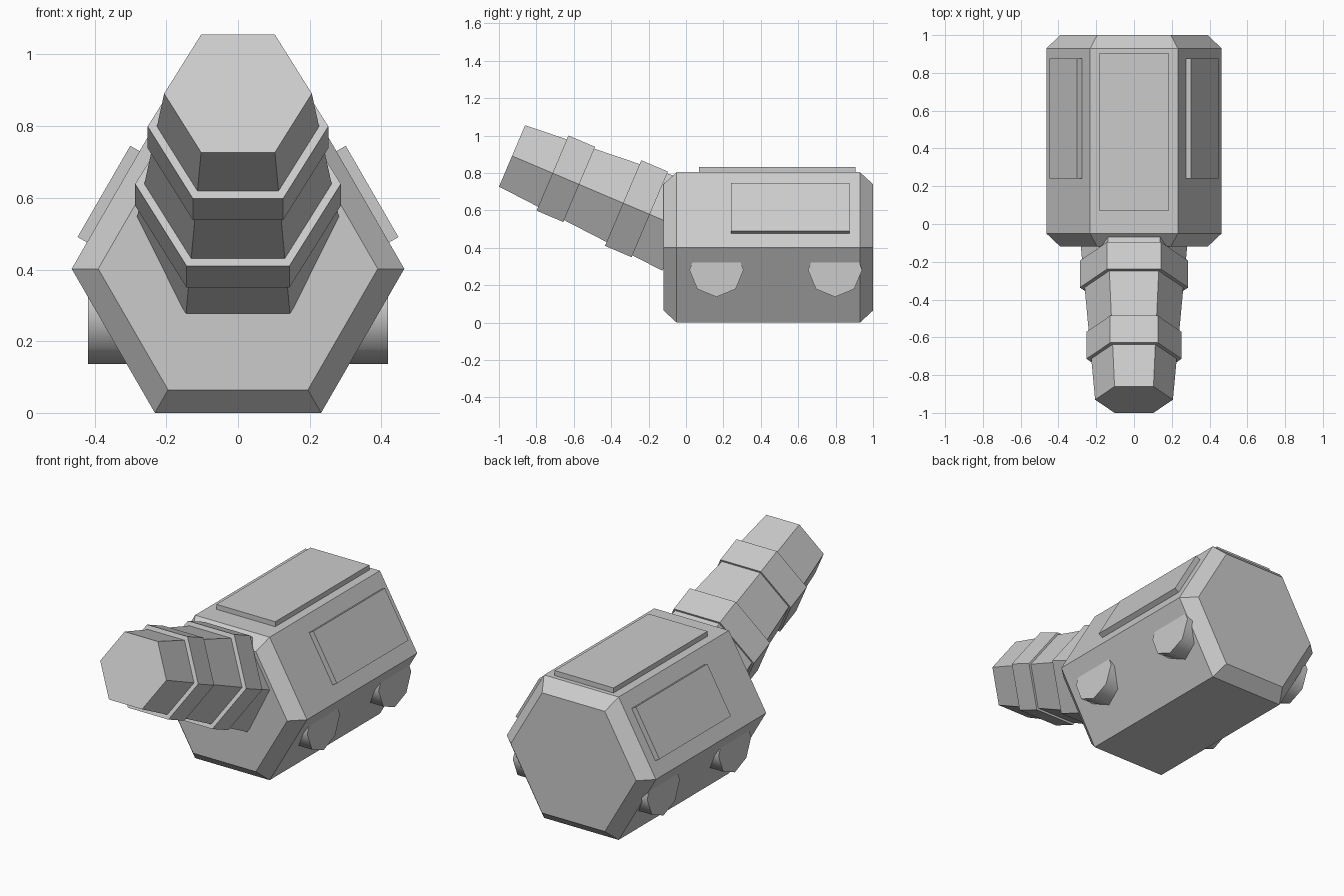
import bpy, bmesh, math
from mathutils import Matrix, Vector

if "Cube" in bpy.data.objects:
    bpy.data.objects.remove(bpy.data.objects["Cube"])

grey = bpy.data.materials.new("plain grey")
grey.diffuse_color = (0.6, 0.6, 0.6, 1)
grey.use_nodes = True
grey.node_tree.nodes["Principled BSDF"].inputs["Base Color"].default_value = grey.diffuse_color


def finish(name, bm, matrix=Matrix()):
    bmesh.ops.recalc_face_normals(bm, faces=bm.faces)
    mesh = bpy.data.meshes.new(name)
    bm.to_mesh(mesh)
    bm.free()
    mesh.materials.append(grey)
    obj = bpy.data.objects.new(name, mesh)
    obj.matrix_world = matrix
    bpy.context.collection.objects.link(obj)
    return obj


def loft(name, rings, matrix, sides=6, turn=0.0):
    """Polygon rings (distance along y, radius) joined into a closed solid."""
    bm = bmesh.new()
    loops = []
    for y, r in rings:
        angles = [turn + math.tau * k / sides for k in range(sides)]
        loops.append([bm.verts.new((r * math.cos(a), y, r * math.sin(a))) for a in angles])
    for a, b in zip(loops, loops[1:]):
        for k in range(sides):
            n = (k + 1) % sides
            bm.faces.new((a[k], a[n], b[n], b[k]))
    bm.faces.new(loops[0])
    bm.faces.new(loops[-1])
    return finish(name, bm, matrix)


def box(name, size, center, matrix):
    bm = bmesh.new()
    bmesh.ops.create_cube(bm, size=1)
    bmesh.ops.scale(bm, vec=size, verts=bm.verts)
    bmesh.ops.translate(bm, vec=center, verts=bm.verts)
    return finish(name, bm, matrix)


# hexagonal body with chamfered ends
AXIS = Matrix.Translation((0, 0, 0.402))
loft("body", [(-0.12, 0.39), (-0.05, 0.464), (0.93, 0.464), (1.0, 0.39)], AXIS)

# raised plates on the top and the two upper sides
box("top_plate", (0.366, 0.835, 0.05), (0, 0.4875, 0.405), AXIS)
for side, angle in (("right", 60), ("left", -60)):
    box(side + "_plate", (0.294, 0.635, 0.05), (0, 0.5575, 0.407),
        AXIS @ Matrix.Rotation(math.radians(angle), 4, 'Y'))

# tapered barrel with two collars, rising toward the front
BARREL = Matrix.Translation((0, -0.93, 0.891)) @ Matrix.Rotation(math.radians(-23), 4, 'X')
loft("barrel", [(0, 0.206), (0.98, 0.29)], BARREL)
loft("front_collar", [(0.235, 0.252), (0.39, 0.252)], BARREL)
loft("rear_collar", [(0.645, 0.287), (0.80, 0.287)], BARREL)

# eight-sided smooth wheels on the lower sides
for side, sx in (("right", 1), ("left", -1)):
    for place, y in (("front", 0.163), ("rear", 0.797)):
        turn = Matrix.Rotation(math.radians(-90 * sx), 4, 'Z')
        wheel = loft(f"{place}_{side}_wheel", [(0.23, 0.145), (0.418, 0.145)],
                     Matrix.Translation((0, y, 0.282)) @ turn, sides=8)
        for p in wheel.data.polygons:
            p.use_smooth = len(p.vertices) == 4
        for e in wheel.data.edges:
            a, b = (wheel.data.vertices[i].co.y for i in e.vertices)
            e.use_edge_sharp = abs(a - b) < 1e-4
